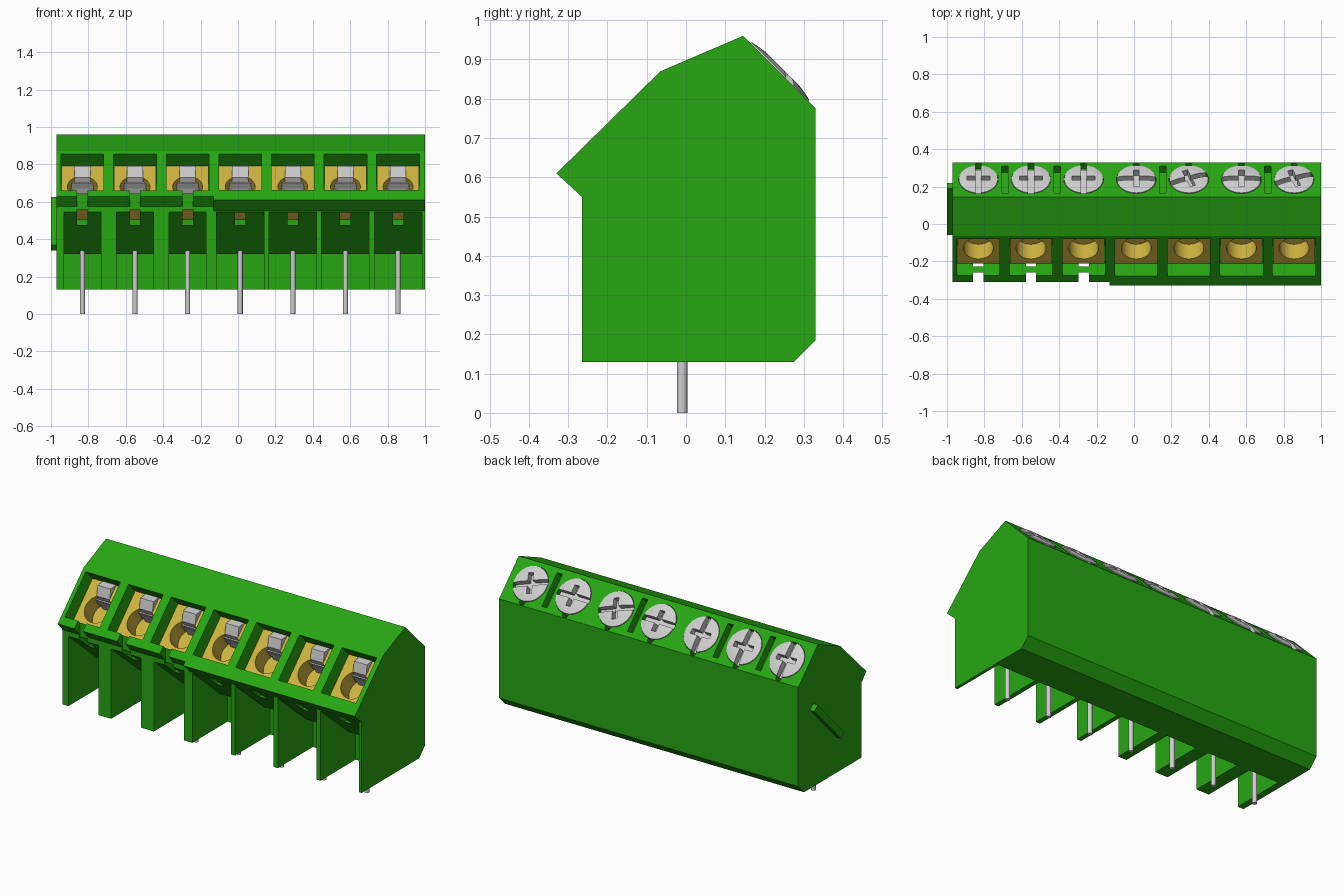
import bpy, bmesh
from math import radians, sqrt
from mathutils import Matrix, Vector

cube = bpy.data.objects.get("Cube")
if cube:
    bpy.data.objects.remove(cube, do_unlink=True)


def material(name, rgb):
    m = bpy.data.materials.new(name)
    m.use_nodes = True
    m.diffuse_color = (*rgb, 1)
    m.node_tree.nodes["Principled BSDF"].inputs["Base Color"].default_value = (*rgb, 1)
    return m


GREEN = material("green plastic", (0.02, 0.39, 0.006))
BRASS = material("brass", (0.62, 0.45, 0.05))
STEEL = material("steel", (0.62, 0.62, 0.62))


def finish(bm, name, mat):
    bmesh.ops.recalc_face_normals(bm, faces=bm.faces)
    me = bpy.data.meshes.new(name)
    bm.to_mesh(me)
    bm.free()
    ob = bpy.data.objects.new(name, me)
    bpy.context.scene.collection.objects.link(ob)
    me.materials.append(mat)
    return ob


def prism(name, profile, x0, x1, mat=GREEN):
    """Extrude a (y, z) profile along x."""
    bm = bmesh.new()
    face = bm.faces.new([bm.verts.new((x0, y, z)) for y, z in profile])
    ext = bmesh.ops.extrude_face_region(bm, geom=[face])
    verts = [g for g in ext["geom"] if isinstance(g, bmesh.types.BMVert)]
    bmesh.ops.translate(bm, verts=verts, vec=(x1 - x0, 0, 0))
    return finish(bm, name, mat)


def box(name, low, high, frame=Matrix(), mat=GREEN):
    bm = bmesh.new()
    a, b = Vector(low), Vector(high)
    bmesh.ops.create_cube(bm, size=1, matrix=frame @ Matrix.Translation((a + b) / 2)
                          @ Matrix.Diagonal((*(b - a), 1)))
    return finish(bm, name, mat)


def cylinder(name, r, z0, z1, frame=Matrix(), mat=GREEN, sides=32):
    bm = bmesh.new()
    bmesh.ops.create_cone(bm, cap_ends=True, segments=sides, radius1=r, radius2=r, depth=z1 - z0,
                          matrix=frame @ Matrix.Translation((0, 0, (z0 + z1) / 2)))
    return finish(bm, name, mat)


def activate(ob):
    bpy.ops.object.select_all(action="DESELECT")
    ob.select_set(True)
    bpy.context.view_layer.objects.active = ob


def cut(target, cutter):
    mod = target.modifiers.new("cut", "BOOLEAN")
    mod.operation, mod.solver, mod.object = "DIFFERENCE", "EXACT", cutter
    activate(target)
    bpy.ops.object.modifier_apply(modifier=mod.name)
    bpy.data.objects.remove(cutter, do_unlink=True)


def smooth(ob):
    activate(ob)
    bpy.ops.object.shade_smooth_by_angle(angle=radians(30))


def screw_frame(x, turn=0):
    """Origin on the rear slope, z pointing out of it, y pointing down it."""
    return (Matrix.Translation((x, 0.2375, 0.8675)) @ Matrix.Rotation(radians(-45), 4, "X")
            @ Matrix.Rotation(radians(turn), 4, "Z"))


def entry_frame(x):
    """Origin on the clamp face, z pointing out towards the front slope."""
    return Matrix.Translation((x, -0.115, 0.695)) @ Matrix.Rotation(radians(45), 4, "X")


# Housing: two modules side by side with slightly different front lips
REAR = [(-0.265, 0.13), (0.275, 0.13), (0.33, 0.185), (0.33, 0.775), (0.145, 0.96), (-0.065, 0.87)]
SEAM = -0.13
left_module = prism("wide_module", REAR + [(-0.33, 0.61), (-0.265, 0.55)], SEAM, 1.0)
right_module = prism("narrow_module", REAR + [(-0.31, 0.627), (-0.265, 0.575)], -0.97, SEAM)

# Interlocking rib on the end wall
prism("end_rib", [(0.19, 0.625), (0.22, 0.597), (-0.03, 0.34), (-0.06, 0.368)], -1.0, -0.96)

PITCH = 0.2813
TURNS = [90, 90, 90, 0, 20, 0, 20]
CAVITY = [(-0.4, 0.05), (0.065, 0.05), (0.065, 0.32), (0.0, 0.32), (-0.265, 0.545), (-0.4, 0.545)]

for i, turn in enumerate(TURNS):
    x = -0.832 + i * PITCH
    narrow = i < 3
    body = right_module if narrow else left_module
    frame, entry = screw_frame(x), entry_frame(x)

    # Lower cavity, wire entry, screw well and test notch
    half = 0.099 if narrow else 0.127
    cut(body, prism("cavity_cutter", CAVITY, x - half, x + half))
    cut(body, box("entry_cutter", (-0.114, -0.138, -0.138), (0.114, 0.138, 0.2), entry))
    cut(body, cylinder("well_cutter", 0.106, -0.06, 0.1, frame))
    cut(body, cylinder("dimple_cutter", 0.018, -0.045, 0.1,
                       frame @ Matrix.Translation((0, 0.111, 0)), sides=16))
    cut(body, box("notch_cutter", (x - 0.028, -0.262, 0.475), (x + 0.028, -0.12, 0.558)))
    if narrow:
        cut(body, box("lip_cutter", (x - 0.028, -0.4, 0.4), (x + 0.028, -0.258, 0.8)))
        cut(body, box("slit_cutter", (x - 0.028, -0.226, 0.4), (x + 0.028, -0.2, 0.64)))

    # Brass clamp with a round wire hole
    clamp = box("wire_clamp", (-0.113, -0.137, -0.135), (0.113, 0.137, 0), entry, BRASS)
    cut(clamp, cylinder("hole_cutter", 0.08, -0.11, 0.1,
                        entry @ Matrix.Translation((0, -0.021, 0)), BRASS))
    smooth(clamp)

    # Steel tongue and pressure plate inside the clamp
    prism("clamp_tongue", [(-0.02, 0.795), (-0.07, 0.79), (-0.08, 0.73), (-0.02, 0.625), (0.0, 0.7)],
          x - 0.043, x + 0.043, STEEL)
    prism("pressure_plate", [(-0.07, 0.7), (-0.025, 0.645), (0.0, 0.68), (-0.04, 0.725)],
          x - 0.065, x + 0.065, STEEL)

    # Domed screw head with a long slot and a shorter cross slot
    head = screw_frame(x, turn)
    screw = cylinder("screw_head", 0.104, -0.065, 0.004, head, STEEL, 40)
    bm = bmesh.new()
    bm.from_mesh(screw.data)
    inv = head.inverted()
    top = [f for f in bm.faces if all((inv @ v.co).z > 0 for v in f.verts)]
    for scale, rise in ((0.8, 0.005), (0.6, 0.003)):
        bmesh.ops.inset_region(bm, faces=top, thickness=0.022, use_even_offset=True)
        bmesh.ops.translate(bm, verts=list({v for f in top for v in f.verts}),
                            vec=head.to_3x3() @ Vector((0, 0, rise)))
    bm.to_mesh(screw.data)
    bm.free()
    cut(screw, box("slot_cutter", (-0.15, -0.015, -0.03), (0.15, 0.015, 0.1), head))
    cut(screw, box("cross_cutter", (-0.015, -0.062, -0.03), (0.015, 0.062, 0.1), head))
    smooth(screw)

    # Solder pin
    pin = cylinder("solder_pin", 0.0135, 0, 0.36, Matrix.Translation((x, -0.01, 0)), STEEL, 16)
    smooth(pin)

# Marking grooves between screws
for i in (0, 1, 3, 5):
    x = -0.832 + (i + 0.5) * PITCH
    body = right_module if i < 2 else left_module
    cut(body, box("groove_cutter", (-0.0175, -0.102, -0.05), (0.0175, 0.102, 0.1), screw_frame(x)))
